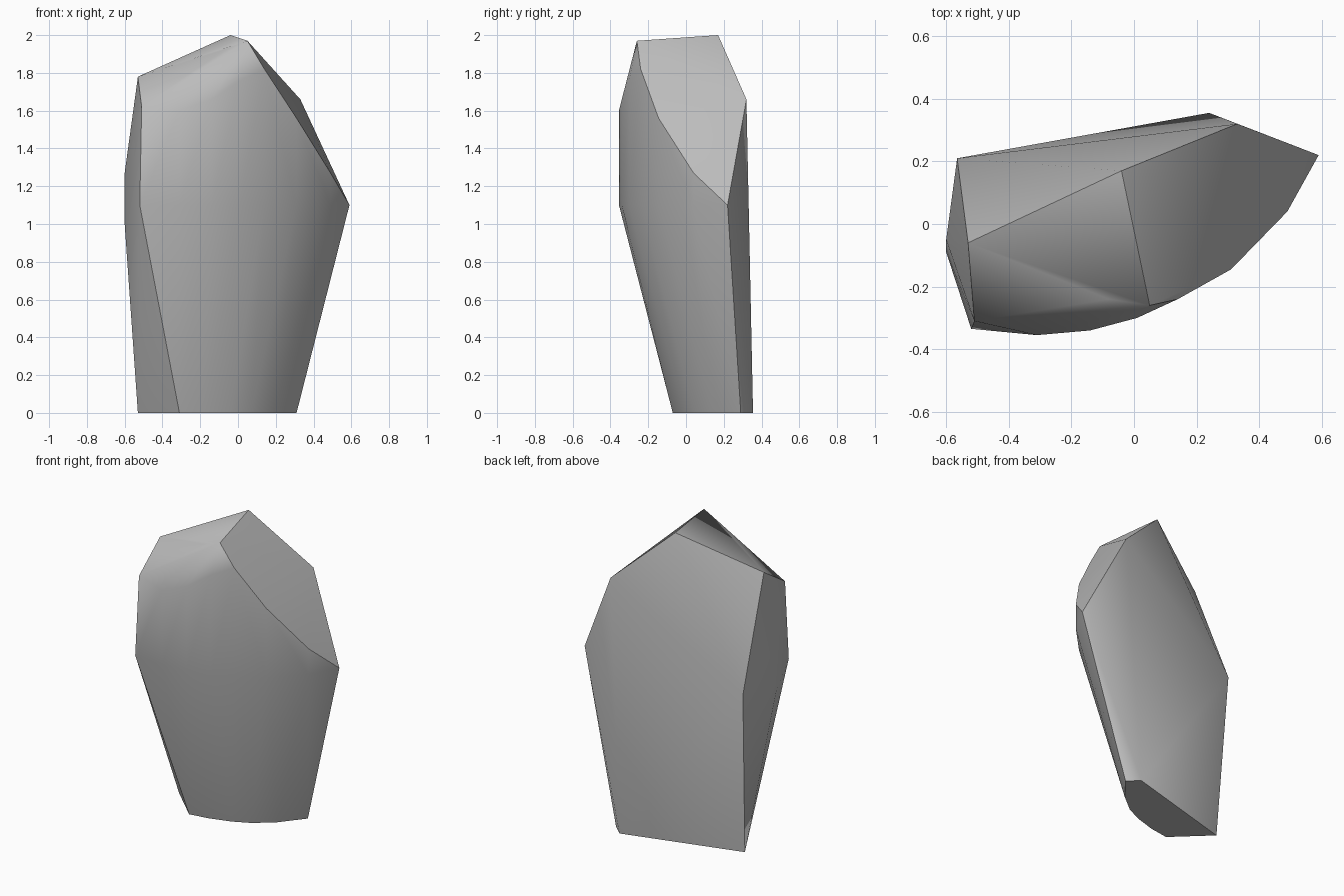
import bpy, bmesh, math

cube = bpy.data.objects.get("Cube")
if cube:
    bpy.data.objects.remove(cube, do_unlink=True)

stone = bpy.data.materials.new("stone_grey")
stone.use_nodes = True
colour = (0.5, 0.5, 0.5, 1)
stone.diffuse_color = colour
stone.node_tree.nodes["Principled BSDF"].inputs["Base Color"].default_value = colour

# Footprint on the ground, rounded toward the front right
foot = [(-.53, .14), (-.31, -.07), (-.18, -.05), (-.04, -.008), (.07, .044),
        (.19, .14), (.31, .29), (.24, .355)]
# Rounded front face: x, y, and the height where the chipped top cuts it
front = [(-.52, -.335, 1.1), (-.31, -.355, 1.6), (-.14, -.34, 1.66), (.01, -.3, 1.76),
         (.14, -.24, 1.82), (.31, -.145, 1.56), (.49, .04, 1.27), (.59, .22, 1.1)]
# Crown and side corners
corners = [(-.04, .17, 2), (.05, -.26, 1.97), (-.08, -.24, 1.92), (-.53, -.06, 1.78),
           (.33, .32, 1.66), (-.51, -.31, 1.62), (-.565, .21, 1.08),
           (-.6, -.05, 1.27), (-.6, -.09, 1)]

points = [(x, y, 0) for x, y in foot] + [(x, y, 1.1) for x, y, z in front]
points += [p for p in front if p[2] > 1.1] + corners

# Skin the corners with one faceted shell
bm = bmesh.new()
for p in points:
    bm.verts.new(p)
bmesh.ops.convex_hull(bm, input=bm.verts)
bmesh.ops.delete(bm, geom=[v for v in bm.verts if not v.link_faces], context='VERTS')
bmesh.ops.dissolve_limit(bm, angle_limit=math.radians(2), verts=bm.verts, edges=bm.edges)
bmesh.ops.recalc_face_normals(bm, faces=bm.faces)
mesh = bpy.data.meshes.new("rock")
bm.to_mesh(mesh)
bm.free()
rock = bpy.data.objects.new("rock", mesh)
bpy.context.collection.objects.link(rock)
mesh.materials.append(stone)

# Smooth the rounded front, keep the chipped edges sharp
bpy.ops.object.select_all(action='DESELECT')
rock.select_set(True)
bpy.context.view_layer.objects.active = rock
bpy.ops.object.shade_smooth_by_angle(angle=math.radians(30))
